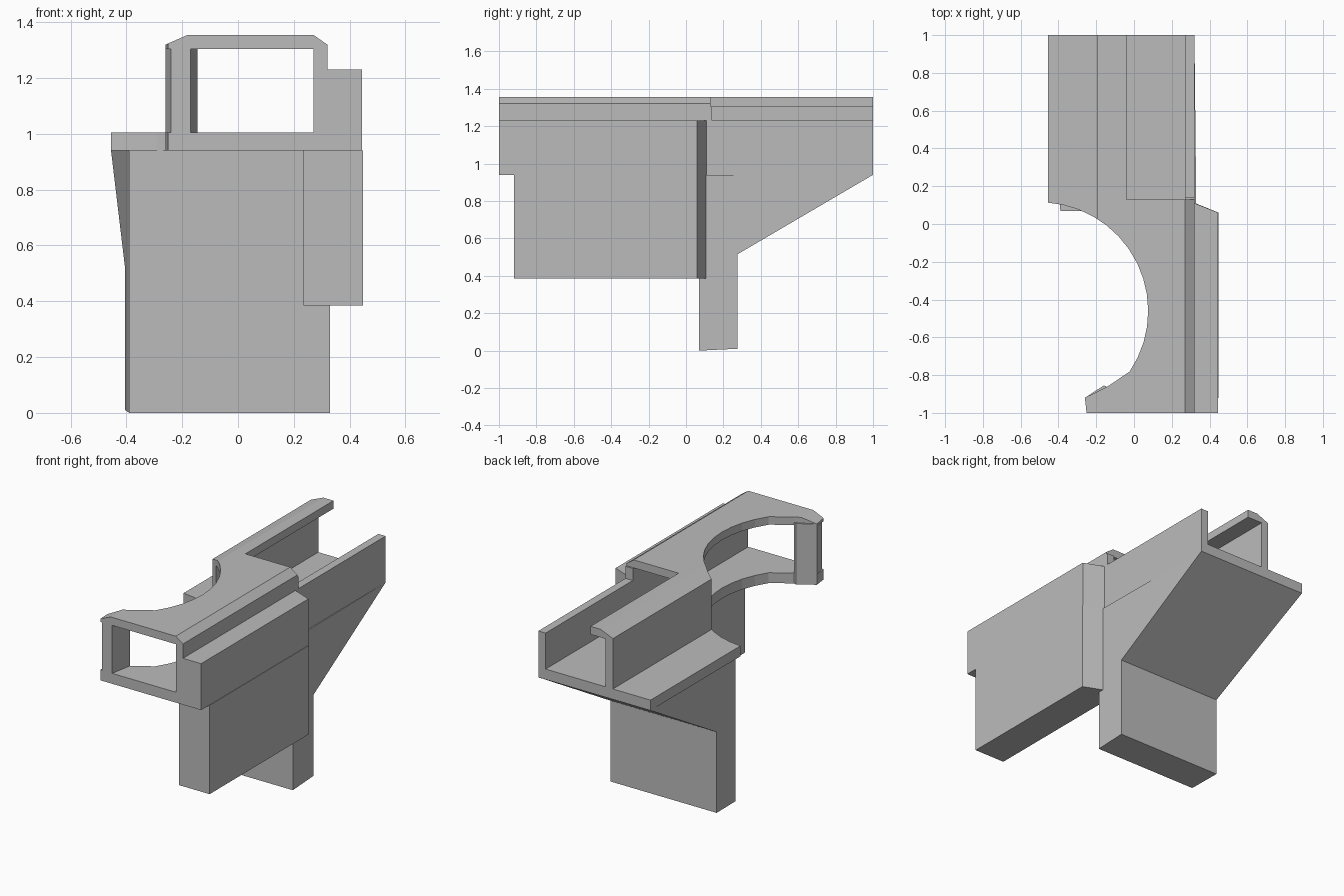
import bpy, bmesh, math
from mathutils import Vector

cube = bpy.data.objects.get("Cube")
if cube:
    bpy.data.objects.remove(cube, do_unlink=True)

grey = bpy.data.materials.new("plain_grey")
grey.use_nodes = True
grey.diffuse_color = (0.5, 0.5, 0.5, 1)
for node in grey.node_tree.nodes:
    if node.type == 'BSDF_PRINCIPLED':
        node.inputs["Base Color"].default_value = (0.5, 0.5, 0.5, 1)


def prism(name, points, axis, start, end):
    """Extrude a 2D outline along an axis (outline uses the other two axes in order)."""
    bm = bmesh.new()

    def place(p, t):
        co = list(p)
        co.insert("xyz".index(axis), t)
        return Vector(co)

    face = bm.faces.new([bm.verts.new(place(p, start)) for p in points])
    ext = bmesh.ops.extrude_face_region(bm, geom=[face])
    shift = place((0, 0), end - start)
    bmesh.ops.translate(bm, vec=shift, verts=[g for g in ext["geom"] if isinstance(g, bmesh.types.BMVert)])
    bmesh.ops.recalc_face_normals(bm, faces=bm.faces)
    mesh = bpy.data.meshes.new(name)
    bm.to_mesh(mesh)
    bm.free()
    mesh.materials.append(grey)
    obj = bpy.data.objects.new(name, mesh)
    bpy.context.collection.objects.link(obj)
    return obj


def rect(a, b, c, d):
    return [(a, c), (b, c), (b, d), (a, d)]


# Cutter for the large round bite in the side
arc = []
for i in range(15):
    a = math.radians(86 - i * 120 / 14)
    arc.append((-0.5 + 0.575 * math.cos(a), -0.46 + 0.575 * math.sin(a)))
outline = [(-1, 0.12)] + arc + [(-0.14, -0.86), (-0.26, -0.92), (-0.24, -1.1), (-1, -1.1)]
cutter = prism("bite_cutter", outline, "z", 0.8, 1.5)
cutter.hide_render = True
cutter.hide_viewport = True


def bite(obj):
    mod = obj.modifiers.new("bite", 'BOOLEAN')
    mod.operation = 'DIFFERENCE'
    mod.solver = 'EXACT'
    mod.object = cutter


# Floor with side shelf
bite(prism("floor", rect(-0.455, 0.32, -1, 1), "z", 0.94, 1.005))


# Roof in two lengths, with bevelled long edges
def roof_profile(left, bevel):
    return [(left, 1.305), (0.27, 1.305), (0.32, 1.305), (0.32, 1.32),
            (0.27, 1.355), (left + bevel, 1.355), (left, 1.32)]


bite(prism("front_roof", roof_profile(-0.26, 0.08), "y", -1, -0.7))
bite(prism("main_roof", roof_profile(-0.195, 0.085), "y", -0.7, 0.13))

# Rear channel: inner wall with overhanging cap, low outer wall
bite(prism("channel_wall", rect(-0.195, -0.145, 1.005, 1.31), "y", -0.2, 1))
cap = [(-0.195, 1.305), (-0.04, 1.305), (-0.04, 1.355), (-0.11, 1.355), (-0.195, 1.32)]
prism("channel_cap", cap, "y", 0.13, 1)
prism("outer_wall_front", rect(0.27, 0.32, 1.005, 1.305), "y", -1, 0.14)
prism("outer_wall_rear", rect(0.27, 0.32, 1.005, 1.23), "y", 0.14, 1)

# Front corner post
post = [(-0.24, -1), (-0.17, -1), (-0.145, -0.86), (-0.16, -0.855), (-0.26, -0.92)]
prism("front_post", post, "z", 0.94, 1.32)

# Side panel: upper block and deeper lower slab with angled rear end
prism("panel_upper", [(0.32, -1), (0.445, -1), (0.445, 0.06), (0.32, 0.11)], "z", 0.94, 1.23)
slab = [(0.235, -0.92), (0.448, -0.92), (0.448, 0.06), (0.325, 0.11), (0.235, 0.11)]
prism("panel_lower", slab, "z", 0.385, 0.94)

# Leg with sloping brace, widening slightly toward the rear
side = [(0.07, 0), (0.275, 0.01), (0.275, 0.515), (1, 0.94), (0.07, 0.94)]
leg = prism("leg_and_brace", side, "x", -0.39, 0.33)
for v in leg.data.vertices:
    t = (v.co.y - 0.07) / 0.93
    v.co.x += -0.065 * t if v.co.x < 0 else -0.01 * t
